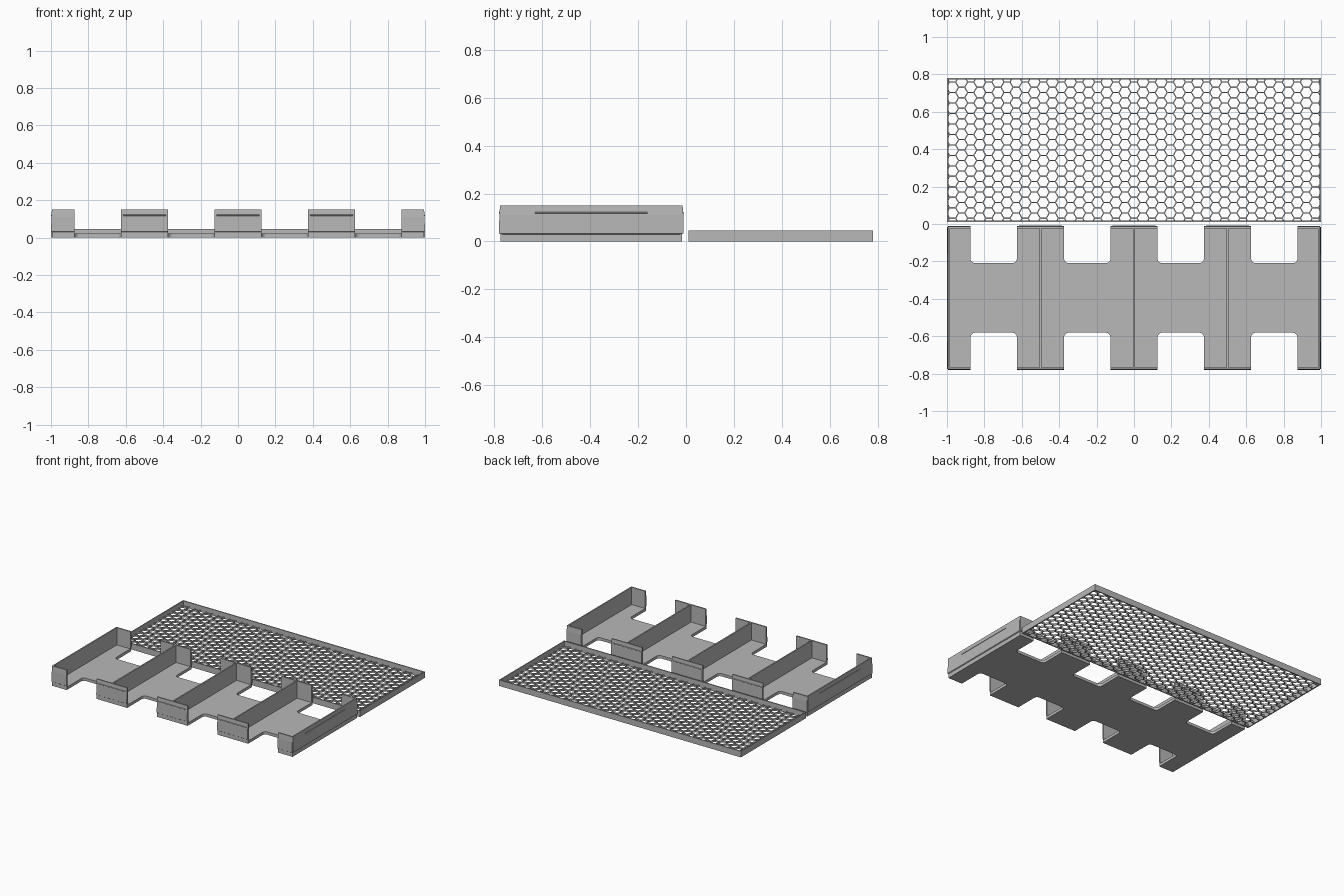
import bpy, bmesh, math
from mathutils import Matrix, Vector

if "Cube" in bpy.data.objects:
    bpy.data.objects.remove(bpy.data.objects["Cube"])

grey = bpy.data.materials.new("plain_grey")
grey.use_nodes = True
colour = (0.48, 0.48, 0.48, 1)
grey.diffuse_color = colour
grey.node_tree.nodes["Principled BSDF"].inputs["Base Color"].default_value = colour

TRAY_Y, HALF_D = -0.395, 0.385      # tray centre and half depth
TOP, FLOOR = 0.15, 0.021
WALL = 0.011


def finish(name, bm):
    bmesh.ops.recalc_face_normals(bm, faces=bm.faces)
    mesh = bpy.data.meshes.new(name)
    bm.to_mesh(mesh)
    bm.free()
    mesh.materials.append(grey)
    ob = bpy.data.objects.new(name, mesh)
    bpy.context.collection.objects.link(ob)
    return ob


def box(name, x0, x1, y0, y1, z0, z1):
    bm = bmesh.new()
    size = Matrix.Diagonal((x1 - x0, y1 - y0, z1 - z0, 1))
    mid = Matrix.Translation(((x0 + x1) / 2, (y0 + y1) / 2, (z0 + z1) / 2))
    bmesh.ops.create_cube(bm, size=1, matrix=mid @ size)
    return finish(name, bm)


def strip(name, profile, length, centre, angle):
    """Extrude an (outward, height) profile sideways, facing the given angle."""
    bm = bmesh.new()
    face = bm.faces.new([bm.verts.new((o, -length / 2, z)) for o, z in profile])
    new = bmesh.ops.extrude_face_region(bm, geom=[face])["geom"]
    bmesh.ops.translate(bm, vec=(0, length, 0),
                        verts=[v for v in new if isinstance(v, bmesh.types.BMVert)])
    bm.transform(Matrix.Translation((*centre, 0)) @ Matrix.Rotation(angle, 4, "Z"))
    return finish(name, bm)


# Tray floor: notched outline with rounded inner corners
half_x, half_y, notch, waist = 0.99, HALF_D - 0.008, 0.124, 0.186
edge = [(-half_x, -half_y)]
for c in (-0.75, -0.25, 0.25, 0.75):
    edge += [(c - notch, -half_y), (c - notch, -waist),
             (c + notch, -waist), (c + notch, -half_y)]
edge.append((half_x, -half_y))
outline = edge + [(-x, -y) for x, y in edge]
bm = bmesh.new()
face = bm.faces.new([bm.verts.new((x, y + TRAY_Y, 0)) for x, y in outline])
new = bmesh.ops.extrude_face_region(bm, geom=[face])["geom"]
bmesh.ops.translate(bm, vec=(0, 0, FLOOR),
                    verts=[v for v in new if isinstance(v, bmesh.types.BMVert)])
corners = [e for e in bm.edges
           if abs(e.verts[0].co.z - e.verts[1].co.z) > FLOOR / 2
           and abs(abs(e.verts[0].co.y - TRAY_Y) - waist) < 0.001]
bmesh.ops.bevel(bm, geom=corners, offset=0.025, segments=5, profile=0.5, affect="EDGES")
finish("tray_floor", bm)

# Outer walls and end flaps: recessed foot, small ledge, slight lean, snap bead
wall_profile = [(-0.014, 0), (-0.006, 0), (-0.006, 0.03), (0, 0.034),
                (-0.001, 0.11), (-0.004, TOP), (-0.014, TOP)]
bead_profile = [(-0.006, 0.113), (0.001, 0.118), (0.001, 0.121), (-0.006, 0.126)]

for side, label in ((1, "left"), (-1, "right")):
    angle = 0 if side > 0 else math.pi
    strip(f"{label}_wall", wall_profile, 2 * HALF_D - 0.012, (side * 0.999, TRAY_Y), angle)
    strip(f"{label}_wall_bead", bead_profile, 0.47, (side * 0.999, TRAY_Y), angle)

for side, label in ((-1, "front"), (1, "back")):
    y = TRAY_Y + side * HALF_D
    angle = side * math.pi / 2
    for i in range(-1, 2):
        strip(f"{label}_flap", wall_profile, 0.252, (i * 0.5, y), angle)
        strip(f"{label}_flap_bead", bead_profile, 0.23, (i * 0.5, y), angle)
    for s in (-1, 1):
        strip(f"{label}_corner_flap", wall_profile, 0.12, (s * 0.934, y), angle)

# Dividers running the depth of the tray
for i in range(-1, 2):
    x = i * 0.5
    box("divider", x - 0.005, x + 0.005, TRAY_Y - HALF_D + 0.01,
        TRAY_Y + HALF_D - 0.01, 0.005, TOP)

# Lid rim
LID_Y0, LID_Y1, LID_H, RIM = 0.01, 0.78, 0.045, 0.008
box("lid_front_rim", -1, 1, LID_Y0, LID_Y0 + RIM, 0, LID_H)
box("lid_back_rim", -1, 1, LID_Y1 - RIM, LID_Y1, 0, LID_H)
for side, label in ((1, "left"), (-1, "right")):
    x0, x1 = sorted((side, side * (1 - RIM)))
    box(f"lid_{label}_rim", x0, x1, LID_Y0 + RIM, LID_Y1 - RIM, 0, LID_H)

# Lid mesh: honeycomb of hexagonal rings, trimmed to the rim
FLATS, WEB, THICK = 0.056, 0.006, 0.014
radius = FLATS / math.sqrt(3)
inner = radius * (1 - WEB / FLATS)
lid_mid = (LID_Y0 + LID_Y1) / 2
bm = bmesh.new()
for col in range(-21, 22):
    for row in range(-8, 9):
        cx = col * radius * 1.5
        cy = lid_mid + (row + (col % 2) / 2) * FLATS
        rings = []
        for r, z in ((radius, 0), (inner, 0), (inner, THICK), (radius, THICK)):
            rings.append([bm.verts.new((cx + r * math.cos(k * math.pi / 3),
                                        cy + r * math.sin(k * math.pi / 3), z))
                          for k in range(6)])
        for a, b in zip(rings, rings[1:]):
            for k in range(6):
                n = (k + 1) % 6
                bm.faces.new((a[k], b[k], b[n], a[n]))
bmesh.ops.remove_doubles(bm, verts=bm.verts, dist=0.0005)
for point, normal in (((1 - RIM / 2, 0, 0), (1, 0, 0)), ((RIM / 2 - 1, 0, 0), (-1, 0, 0)),
                      ((0, LID_Y1 - RIM / 2, 0), (0, 1, 0)),
                      ((0, LID_Y0 + RIM / 2, 0), (0, -1, 0))):
    bmesh.ops.bisect_plane(bm, geom=bm.verts[:] + bm.edges[:] + bm.faces[:],
                           plane_co=Vector(point), plane_no=Vector(normal), clear_outer=True)
finish("lid_honeycomb", bm)
